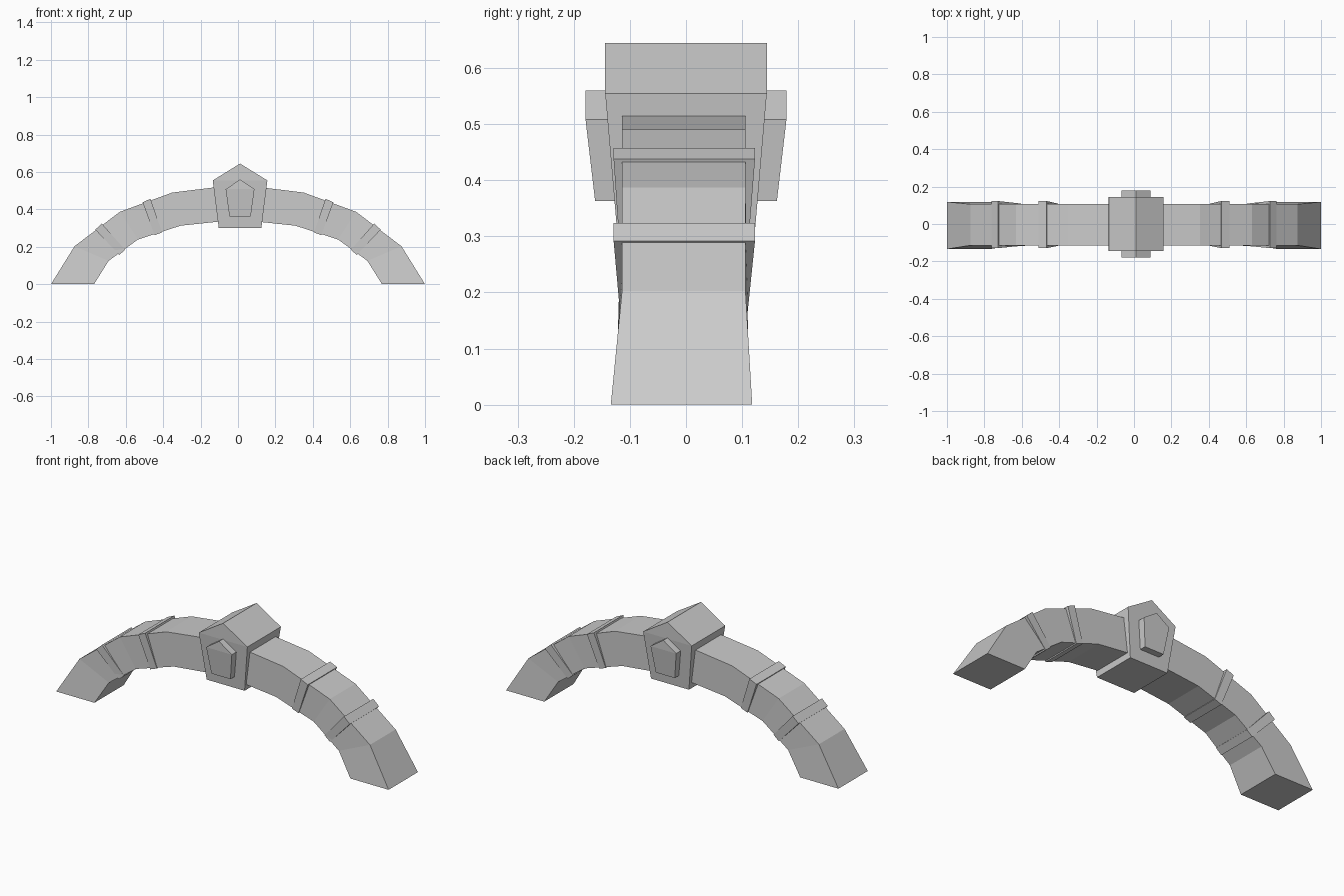
import bpy
import bmesh

cube = bpy.data.objects.get("Cube")
if cube:
    bpy.data.objects.remove(cube)

stone = bpy.data.materials.new("grey stone")
stone.use_nodes = True
grey = (0.6, 0.6, 0.6, 1)
stone.diffuse_color = grey
stone.node_tree.nodes["Principled BSDF"].inputs["Base Color"].default_value = grey


def loft(name, rows):
    """Closed solid through rows; a row is two points (x, z, front y, back y)."""
    bm = bmesh.new()
    rings = []
    for a, b in rows:
        corners = [(a[0], a[2], a[1]), (b[0], b[2], b[1]),
                   (b[0], b[3], b[1]), (a[0], a[3], a[1])]
        rings.append([bm.verts.new(c) for c in corners])
    for r, s in zip(rings, rings[1:]):
        for i in range(4):
            j = (i + 1) % 4
            bm.faces.new((r[i], r[j], s[j], s[i]))
    bm.faces.new(rings[0])
    bm.faces.new(rings[-1])
    bmesh.ops.remove_doubles(bm, verts=bm.verts, dist=0.0001)
    bmesh.ops.recalc_face_normals(bm, faces=bm.faces)
    mesh = bpy.data.meshes.new(name)
    bm.to_mesh(mesh)
    bm.free()
    mesh.materials.append(stone)
    obj = bpy.data.objects.new(name, mesh)
    bpy.context.collection.objects.link(obj)
    return obj


def mirrored(point):
    return (-point[0], *point[1:])


# Arch: outer and inner edge, flared towards the feet
def arch_point(x, z):
    flare = 1 - min(z / 0.2, 1)
    return (x, z, -0.114 - 0.02 * flare, 0.106 + 0.012 * flare)


outer = [(1, 0), (0.874, 0.203), (0.632, 0.387), (0.352, 0.49), (0.14, 0.516)]
inner = [(0.77, 0), (0.692, 0.125), (0.535, 0.239), (0.307, 0.313), (0.1, 0.335)]
half = [(arch_point(*o), arch_point(*i)) for o, i in zip(outer, inner)]
other = [(mirrored(o), mirrored(i)) for o, i in reversed(half)]
loft("arch", half + other)

# Raised bands: outer edge wide, inner edge narrow
bands = {
    "lower_band": [((0.763, 0.292), (0.635, 0.157)), ((0.728, 0.324), (0.603, 0.184))],
    "upper_band": [((0.51, 0.438), (0.446, 0.262)), ((0.468, 0.457), (0.406, 0.277))],
}
for name, pairs in bands.items():
    rows = [((*o, -0.129, 0.123), (*i, -0.117, 0.109)) for o, i in pairs]
    loft("left_" + name, rows)
    loft("right_" + name, [(mirrored(o), mirrored(i)) for o, i in rows])


# Five-sided blocks at the crown, thinner towards the bottom
def crown_block(name, levels):
    centre = 0.011
    loft(name, [((centre - w, z, -d, d), (centre + w, z, -d, d)) for w, z, d in levels])


crown_block("keystone", [(0.114, 0.3, 0.122), (0.146, 0.555, 0.144), (0, 0.645, 0.144)])
crown_block("keystone_boss", [(0.057, 0.363, 0.162), (0.077, 0.508, 0.179), (0, 0.56, 0.179)])
